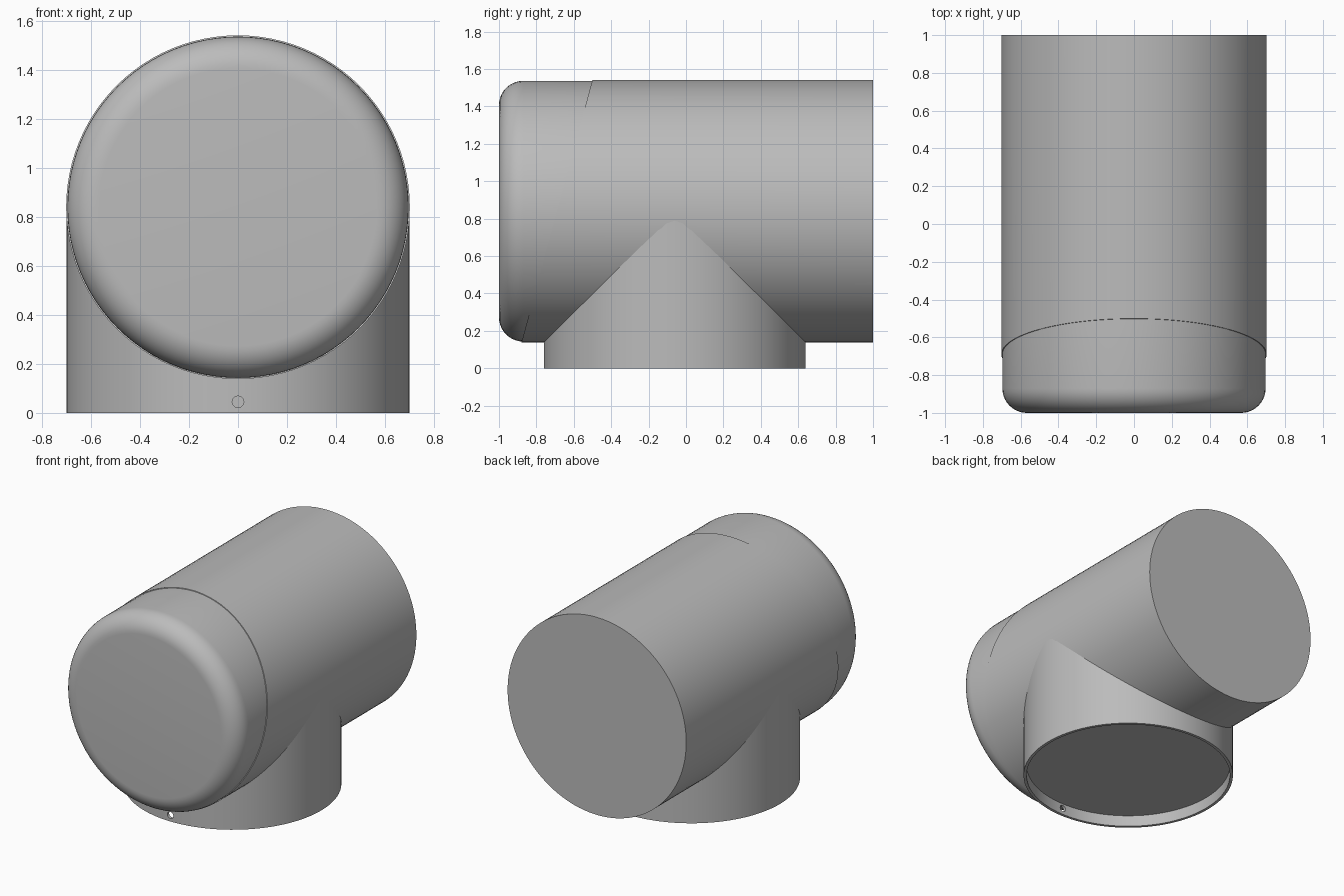
import bpy, bmesh, math
from mathutils import Matrix, Vector

cube = bpy.data.objects.get("Cube")
if cube:
    bpy.data.objects.remove(cube, do_unlink=True)

R = 0.70          # pipe radius
AXIS_Z = 0.84     # height of the horizontal pipe's axis
STEM_Y = -0.06    # centre of the vertical branch
SEGMENTS = 96

grey = bpy.data.materials.new("grey")
grey.use_nodes = True
colour = (0.5, 0.5, 0.5, 1)
grey.diffuse_color = colour
grey.node_tree.nodes["Principled BSDF"].inputs["Base Color"].default_value = colour


def lathe(name, profile, matrix, seam=None, keep_front=True):
    """Spin a (radius, height) profile about z, place it, and trim it at the seam plane."""
    bm = bmesh.new()
    verts = [bm.verts.new((r, 0, h)) for r, h in profile]
    edges = [bm.edges.new(pair) for pair in zip(verts, verts[1:])]
    bmesh.ops.spin(bm, geom=verts + edges, axis=(0, 0, 1), cent=(0, 0, 0),
                   angle=math.tau, steps=SEGMENTS, use_merge=True)
    bmesh.ops.remove_doubles(bm, verts=bm.verts, dist=1e-4)
    bm.transform(matrix)
    if seam:
        point, normal = seam
        cut = bmesh.ops.bisect_plane(bm, geom=bm.verts[:] + bm.edges[:] + bm.faces[:],
                                     plane_co=point, plane_no=normal,
                                     clear_outer=keep_front, clear_inner=not keep_front)
        rim = [g for g in cut["geom_cut"] if isinstance(g, bmesh.types.BMEdge)]
        bmesh.ops.holes_fill(bm, edges=rim, sides=0)
    bmesh.ops.recalc_face_normals(bm, faces=bm.faces)
    mesh = bpy.data.meshes.new(name)
    bm.to_mesh(mesh)
    bm.free()
    obj = bpy.data.objects.new(name, mesh)
    mesh.materials.append(grey)
    bpy.context.collection.objects.link(obj)
    return obj


def activate(obj):
    bpy.ops.object.select_all(action="DESELECT")
    obj.select_set(True)
    bpy.context.view_layer.objects.active = obj


# Horizontal axis: profile height runs from the front (-y) to the back (+y)
along_y = Matrix.Translation((0, 0, AXIS_Z)) @ Matrix.Rotation(-math.pi / 2, 4, "X")
seam = (Vector((0, -0.69, AXIS_Z)), Vector((0, 1, -0.27)).normalized())

# Front cap with a rounded rim, ending at the slanted seam
fillet = 0.13
cap_r = R - 0.003
arc = [(cap_r - fillet + fillet * math.sin(a), -1 + fillet - fillet * math.cos(a))
       for a in (math.radians(9 * i) for i in range(11))]
cap = lathe("front_cap", [(0, -1)] + arc + [(cap_r, 0), (0, 0)], along_y, seam, True)

# Main pipe behind the seam, closed at the back
pipe = lathe("main_pipe", [(0, -1), (R + 0.002, -1), (R + 0.002, 1), (0, 1)],
             along_y, seam, False)

# Vertical branch with a shallow recess underneath
branch = lathe("branch_pipe", [(0, 0.08), (R - 0.02, 0.08), (R - 0.02, 0), (R, 0),
                               (R, AXIS_Z), (0, AXIS_Z)],
               Matrix.Translation((0, STEM_Y, 0)))

# Small screw hole through the front of the branch wall
bpy.ops.mesh.primitive_cylinder_add(vertices=12, radius=0.024, depth=0.12,
                                    location=(0, STEM_Y - R, 0.045),
                                    rotation=(math.pi / 2, 0, 0))
cutter = bpy.context.object
cutter.name = "screw_hole_cutter"
cutter.hide_render = True
hole = branch.modifiers.new("screw_hole", "BOOLEAN")
hole.operation = "DIFFERENCE"
hole.solver = "EXACT"
hole.object = cutter
activate(branch)
bpy.ops.object.modifier_apply(modifier=hole.name)
bpy.data.objects.remove(cutter, do_unlink=True)

for part in (cap, pipe, branch):
    activate(part)
    bpy.ops.object.shade_smooth_by_angle(angle=math.radians(30))
